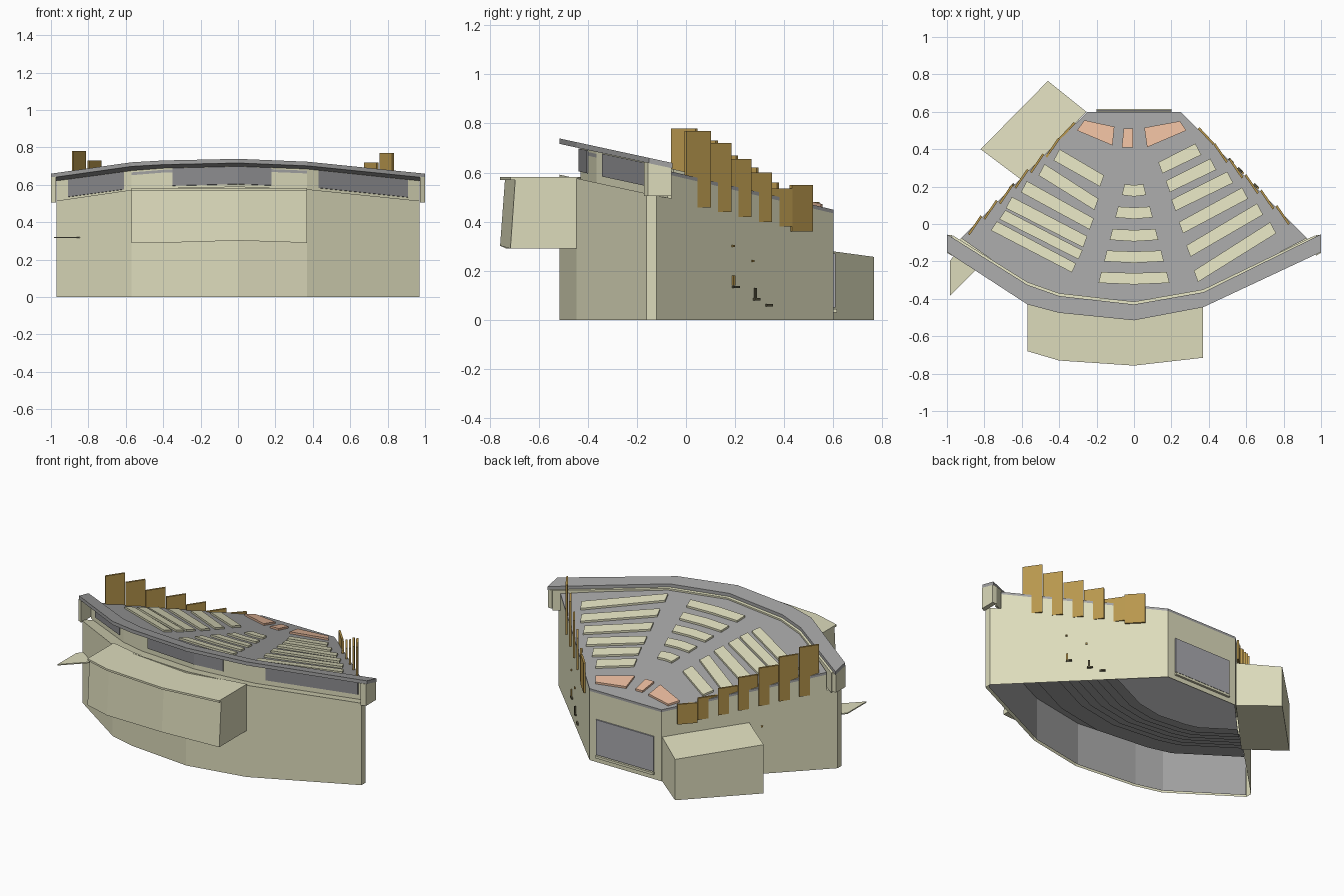
import bpy, bmesh, math

if "Cube" in bpy.data.objects:
    bpy.data.objects.remove(bpy.data.objects["Cube"])


def mat(name, r, g, b):
    m = bpy.data.materials.new(name)
    m.diffuse_color = (r, g, b, 1)
    m.use_nodes = True
    m.node_tree.nodes["Principled BSDF"].inputs["Base Color"].default_value = m.diffuse_color
    return m


BEIGE = mat("beige_wall", 0.72, 0.71, 0.50)
GREY = mat("roof_grey", 0.36, 0.36, 0.36)
GLASS = mat("window_grey", 0.26, 0.26, 0.27)
LILAC = mat("panel_grey", 0.40, 0.40, 0.43)
WOOD = mat("wood_brown", 0.48, 0.31, 0.075)
SALMON = mat("salmon", 0.82, 0.50, 0.34)
WHITE = mat("stage_white", 0.75, 0.75, 0.76)
DARK = mat("bracket_dark", 0.10, 0.09, 0.05)


# Sloping reference planes: wall head, main roof, raised front roof
def wall_z(y): return 0.48 - 0.216 * y
def roof_z(y): return 0.59 - 0.235 * y
def band_z(y): return 0.627 - 0.217 * y


def plus(f, d):
    return lambda y: f(y) + d


def height(f, y):
    return f(y) if callable(f) else f


def make(name, bm, m):
    bmesh.ops.recalc_face_normals(bm, faces=bm.faces[:])
    me = bpy.data.meshes.new(name)
    bm.to_mesh(me)
    bm.free()
    me.materials.append(m)
    ob = bpy.data.objects.new(name, me)
    bpy.context.collection.objects.link(ob)
    return ob


def prism(name, pts, z0, z1, m, bottom=True):
    """Extrude a plan outline between two heights (constants or planes)."""
    bm = bmesh.new()
    lo = [bm.verts.new((x, y, height(z0, y))) for x, y in pts]
    hi = [bm.verts.new((x, y, height(z1, y))) for x, y in pts]
    n = len(pts)
    for i in range(n):
        j = (i + 1) % n
        bm.faces.new((lo[i], lo[j], hi[j], hi[i]))
    bm.faces.new(hi)
    if bottom:
        bm.faces.new(lo[::-1])
    return make(name, bm, m)


# Plan lines, left to right
outer = [(-0.97, -0.16), (-0.57, -0.43), (-0.4, -0.475), (0, -0.515), (0.37, -0.445), (0.97, -0.16)]
inner = [(-0.97, -0.075), (-0.57, -0.325), (-0.4, -0.385), (0, -0.43), (0.37, -0.365), (0.97, -0.075)]
back = [(0.25, 0.6), (-0.25, 0.6)]

# Main walls, upper walls and roof
prism("main_walls", outer + [(0.97, -0.12)] + back + [(-0.97, -0.12)], 0, wall_z, BEIGE, bottom=False)
fan = inner[1:-1] + [(0.925, -0.075)] + back + [(-0.925, -0.075)]
prism("upper_walls", fan, plus(wall_z, -0.001), plus(roof_z, -0.015), BEIGE)
prism("main_roof", fan, plus(roof_z, -0.015), roof_z, GREY)

# Clerestory wall and the raised roof band over it
strip = inner + [(x, y + 0.015) for x, y in inner[::-1]]
prism("clerestory_wall", strip, wall_z, plus(band_z, -0.02), BEIGE)
edge_out = [(-1, -0.15)] + outer[1:-1] + [(1, -0.15)]
edge_in = [(-1, -0.055)] + inner[1:-1] + [(1, -0.055)]
prism("raised_roof_band", edge_out + edge_in[::-1], plus(band_z, -0.022), band_z, GREY)
for s in (-1, 1):
    prism("roof_band_end", [(s * 0.972, -0.17), (s, -0.155), (s, -0.06), (s * 0.972, -0.06)],
          0.505, plus(band_z, -0.02), BEIGE)


def inner_y(x):
    for (xa, ya), (xb, yb) in zip(inner, inner[1:]):
        if xa <= x <= xb:
            return ya + (yb - ya) * (x - xa) / (xb - xa)


# Clerestory windows
for xs in ([-0.91, -0.61], [-0.35, 0, 0.18], [0.43, 0.91]):
    line = [(x, inner_y(x) - 0.007) for x in xs]
    prism("clerestory_window", line + [(x, y + 0.006) for x, y in line[::-1]],
          plus(wall_z, 0.03), plus(band_z, -0.024), GLASS)

# Projecting front booth, its face leaning in towards the top
bm = bmesh.new()
plan = [(-0.57, -0.68), (-0.4, -0.73), (0, -0.757), (0.37, -0.715), (0.37, -0.44), (0, -0.5), (-0.4, -0.46), (-0.57, -0.42)]
lo = [bm.verts.new((x, y, 0.29 + (0.012 if abs(x) < 0.3 else 0))) for x, y in plan]
hi = [bm.verts.new((x, y + (0.02 if y < -0.6 else 0), 0.572)) for x, y in plan]
for i in range(8):
    j = (i + 1) % 8
    bm.faces.new((lo[i], lo[j], hi[j], hi[i]))
bm.faces.new(hi)
bm.faces.new(lo[::-1])
make("front_booth", bm, BEIGE)
prism("booth_roof", plan, 0.57, 0.582, BEIGE)

# Side annex with sloping top, and small corner plate
prism("side_annex", [(-0.46, 0.765), (-0.82, 0.4), (-0.6, 0.235), (-0.255, 0.6)],
      0, lambda y: 0.36 - 0.135 * y, BEIGE)
prism("corner_plate", [(-0.985, -0.385), (-0.72, -0.12), (-0.95, -0.15), (-0.985, -0.2)], 0.315, 0.322, BEIGE)

# Back wall panel
prism("back_panel", [(-0.2, 0.601), (0.2, 0.601), (0.2, 0.609), (-0.2, 0.609)], 0.05, 0.27, LILAC)
prism("back_panel_sill", [(-0.2, 0.6), (0.2, 0.6), (0.2, 0.614), (-0.2, 0.614)], 0.03, 0.045, BEIGE)


def roof_tile(name, pts, m):
    prism(name, pts, plus(roof_z, -0.005), plus(roof_z, 0.012), m)


# Roof tiles: centre column
for y, w in ((0.18, 0.065), (0.06, 0.1), (-0.06, 0.13), (-0.175, 0.16), (-0.29, 0.19)):
    roof_tile("centre_tile", [(-w, y - 0.025), (0, y - 0.033), (w, y - 0.025),
                              (w - 0.015, y + 0.033), (0, y + 0.028), (-w + 0.015, y + 0.033)], BEIGE)

# Roof tiles: wing rows from (inner x, y) to (outer x, y)
right_rows = [(0.14, 0.30, 0.34, 0.40), (0.18, 0.20, 0.42, 0.32), (0.21, 0.10, 0.51, 0.25),
              (0.25, -0.02, 0.59, 0.165), (0.29, -0.145, 0.67, 0.08), (0.33, -0.28, 0.74, -0.02)]
left_rows = [(0.17, 0.23, 0.41, 0.37), (0.20, 0.105, 0.49, 0.29), (0.225, 0.0, 0.585, 0.2),
             (0.26, -0.095, 0.665, 0.115), (0.285, -0.165, 0.70, 0.05), (0.32, -0.235, 0.745, -0.01)]
for s, rows in ((1, right_rows), (-1, left_rows)):
    for i, (xa, ya, xb, yb) in enumerate(rows):
        k = 0.024 if s < 0 and i > 3 else 0.03
        roof_tile("wing_tile", [(s * (xa + 0.012), ya - k), (s * (xb + 0.02), yb - k),
                                (s * (xb - 0.012), yb + k), (s * (xa - 0.01), ya + k)], BEIGE)

# Salmon tiles near the back
roof_tile("salmon_tile_left", [(-0.305, 0.50), (-0.265, 0.555), (-0.105, 0.52), (-0.115, 0.42)], SALMON)
roof_tile("salmon_tile_centre", [(-0.065, 0.41), (-0.005, 0.41), (-0.005, 0.51), (-0.055, 0.51)], SALMON)
roof_tile("salmon_tile_right", [(0.055, 0.515), (0.245, 0.55), (0.28, 0.5), (0.07, 0.41)], SALMON)


def side_plate(name, s, ya, yb, oa, ob, t, z0, z1, m):
    """Upright plate along a slanted side wall, with an offset at each end."""
    def p(y, o):
        return (s * (0.85 - y + o * 0.707), y + o * 0.707)
    prism(name, [p(ya, oa), p(yb, ob), p(yb, ob - t), p(ya, oa - t)], z0, z1, m)


# Stepped wood panels along both sides, each slightly turned out of the wall
for s, start, tops in ((1, 0.01, (0.77, 0.72, 0.655, 0.60, 0.535, 0.55)),
                       (-1, -0.045, (0.78, 0.73, 0.67, 0.62, 0.56, 0.51, 0.48))):
    for i, top in enumerate(tops):
        a = start + i * 0.083
        b = a + 0.083
        last = i == len(tops) - 1
        side_plate("wood_panel", s, a, b, 0.008 if last else -0.01, 0.012, 0.012, roof_z(b) - 0.11, top, WOOD)

# Small wall brackets
for s in (-1, 1):
    for y, z in ((0.2, 0.135), (0.285, 0.085), (0.335, 0.06)):
        side_plate("bracket_foot", s, y - 0.012, y + 0.012, 0.01, 0.01, 0.015, z - 0.006, z + 0.004, DARK)
    side_plate("bracket_post", s, 0.188, 0.196, 0.008, 0.008, 0.012, 0.14, 0.18, WOOD)
    side_plate("bracket_post", s, 0.276, 0.284, 0.008, 0.008, 0.012, 0.085, 0.13, DARK)
    for y, z in ((0.19, 0.3), (0.27, 0.24)):
        side_plate("wall_peg", s, y - 0.004, y + 0.004, 0.008, 0.008, 0.012, z - 0.004, z + 0.004, WOOD)


# Stepped inner floor: the front line shrunk towards the fan's apex
def ring(bm, f, z):
    return [bm.verts.new((x * f, 0.85 + (y - 0.85) * f, z)) for x, y in outer]


bm = bmesh.new()
prev = ring(bm, 0.985, 0.0)
levels = [(0.985, 0.27), (0.86, 0.27), (0.86, 0.15), (0.76, 0.15)]
for i in range(6):
    f, z = 0.76 - 0.05 * i, 0.125 - 0.022 * i
    levels += [(f, z), (f - 0.05, z)]
for f, z in levels:
    cur = ring(bm, f, z)
    for i in range(5):
        bm.faces.new((prev[i], prev[i + 1], cur[i + 1], cur[i]))
    prev = cur
make("stepped_floor", bm, GREY)

# Stage floor
front = [(x * 0.46, 0.85 + (y - 0.85) * 0.46) for x, y in outer]
prism("stage_floor", front + [(0.25, 0.595), (-0.25, 0.595)], 0.006, 0.014, WHITE)
